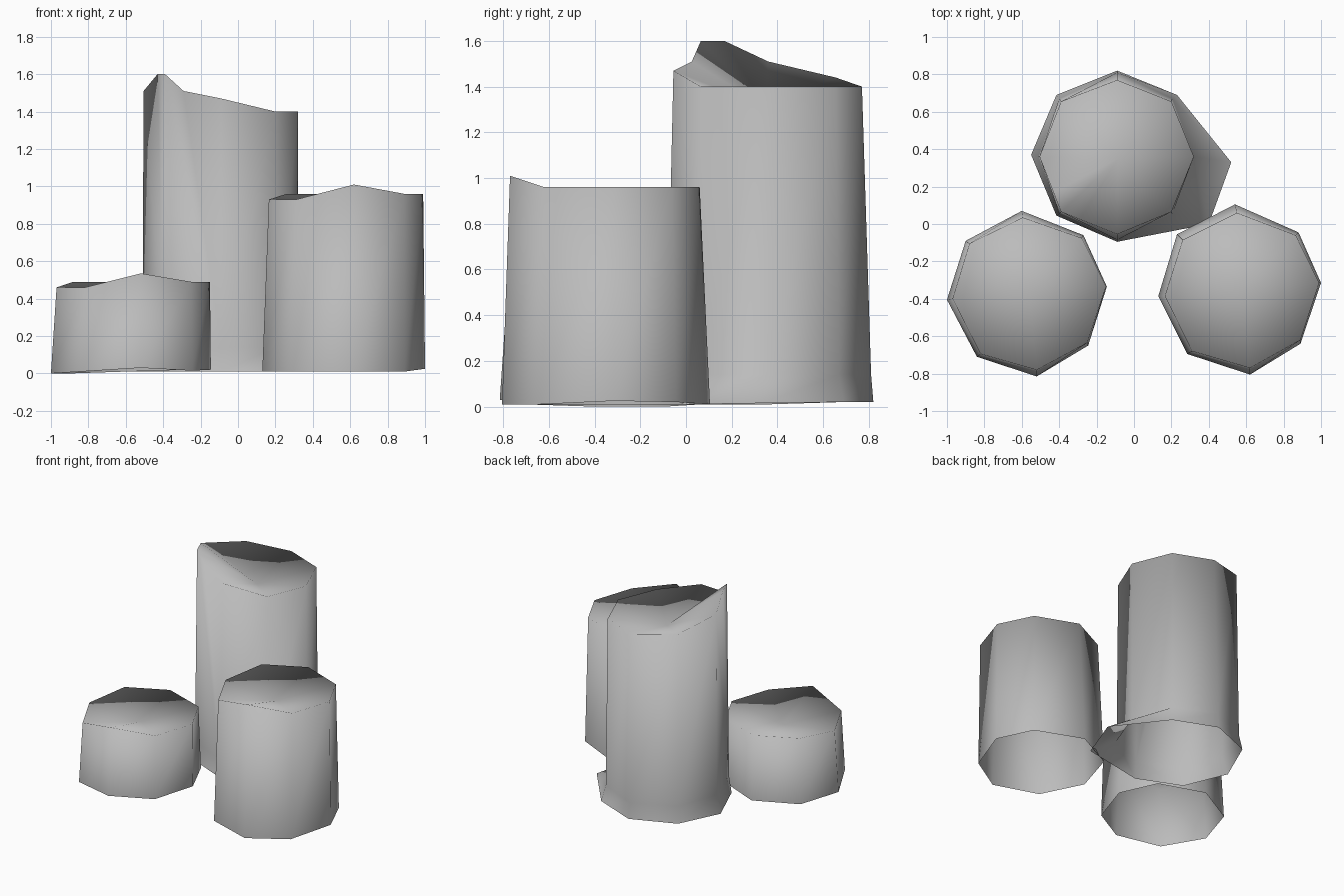
import bpy
import bmesh

cube = bpy.data.objects.get("Cube")
if cube:
    bpy.data.objects.remove(cube, do_unlink=True)

# One plain stone material
stone = bpy.data.materials.new("grey_stone")
stone.use_nodes = True
GREY = (0.5, 0.5, 0.5, 1.0)
stone.diffuse_color = GREY
stone.node_tree.nodes["Principled BSDF"].inputs["Base Color"].default_value = GREY


def ring(outline, heights):
    """Give each corner of a plan outline its height."""
    return [(x, y, z) for (x, y), z in zip(outline, heights)]


def column(name, rings, hub, chips=None):
    """Open-bottomed stone column with a dished top; chips split a top edge at (fraction, height)."""
    chips = chips or {}
    bm = bmesh.new()
    levels = [[bm.verts.new(p) for p in r] for r in rings]
    top = levels[-1]
    # Broken corners on the rim
    extra = {}
    for i, (t, z) in chips.items():
        p = top[i].co.lerp(top[(i + 1) % 8].co, t)
        extra[i] = bm.verts.new((p.x, p.y, z))
    # Walls
    for low, high in zip(levels, levels[1:]):
        for i in range(8):
            j = (i + 1) % 8
            face = [low[i], low[j], high[j]]
            if high is top and i in extra:
                face.append(extra[i])
            bm.faces.new(face + [high[i]])
    # Dished top, fanned around the sunken hub
    rim = []
    for i in range(8):
        rim.append(top[i])
        if i in extra:
            rim.append(extra[i])
    centre = bm.verts.new(hub)
    for a, b in zip(rim, rim[1:] + rim[:1]):
        bm.faces.new((a, b, centre))
    # Worn stone is shaded softly over the rim as well
    for face in bm.faces:
        face.smooth = True
    mesh = bpy.data.meshes.new(name)
    bm.to_mesh(mesh)
    bm.free()
    mesh.materials.append(stone)
    obj = bpy.data.objects.new(name, mesh)
    bpy.context.collection.objects.link(obj)


# Tall column: foot flares out into a low flange on its +x side
tall_foot = [(0.52, 0.33), (0.23, 0.69), (-0.09, 0.82), (-0.415, 0.69),
             (-0.55, 0.37), (-0.415, 0.045), (-0.09, -0.095), (0.4, 0.0)]
tall_shaft = [(0.32, 0.36), (0.205, 0.67), (-0.09, 0.81), (-0.4, 0.67),
              (-0.51, 0.36), (-0.4, 0.055), (-0.09, -0.085), (0.205, 0.055)]
tall_crown = [(0.32, 0.36), (0.2, 0.655), (-0.09, 0.77), (-0.39, 0.655),
              (-0.505, 0.36), (-0.39, 0.065), (-0.09, -0.055), (0.2, 0.065)]
column("tall_column",
       [ring(tall_foot, [0.015, 0.02, 0.02, 0.02, 0.01, 0.01, 0.01, 0.01]),
        ring(tall_shaft, [0.14] * 8),
        ring(tall_crown, [1.4, 1.4, 1.4, 1.44, 1.51, 1.6, 1.47, 1.4])],
       (-0.085, 0.35, 1.31), {4: (0.65, 1.6), 5: (0.33, 1.51)})

# Middle column
middle_foot = [(1.0, -0.315), (0.88, -0.045), (0.54, 0.105), (0.23, -0.055),
               (0.13, -0.385), (0.285, -0.695), (0.62, -0.805), (0.89, -0.64)]
middle_crown = [(0.99, -0.315), (0.865, -0.06), (0.55, 0.06), (0.26, -0.085),
                (0.165, -0.385), (0.31, -0.68), (0.62, -0.77), (0.89, -0.62)]
column("middle_column",
       [ring(middle_foot, [0.025, 0.02] + [0.01] * 6),
        ring(middle_crown, [0.96, 0.96, 0.96, 0.96, 0.93, 0.93, 1.01, 0.96])],
       (0.575, -0.355, 0.87))

# Short column
short_foot = [(-0.145, -0.335), (-0.27, -0.06), (-0.6, 0.07), (-0.9, -0.09),
              (-1.0, -0.405), (-0.84, -0.71), (-0.52, -0.815), (-0.245, -0.65)]
short_crown = [(-0.15, -0.335), (-0.28, -0.075), (-0.595, 0.035), (-0.88, -0.105),
               (-0.97, -0.4), (-0.82, -0.695), (-0.52, -0.78), (-0.25, -0.635)]
column("short_column",
       [ring(short_foot, [0.02, 0.02, 0.01, 0.0, 0.0, 0.01, 0.03, 0.015]),
        ring(short_crown, [0.49, 0.49, 0.49, 0.49, 0.46, 0.46, 0.535, 0.49])],
       (-0.56, -0.365, 0.41))
